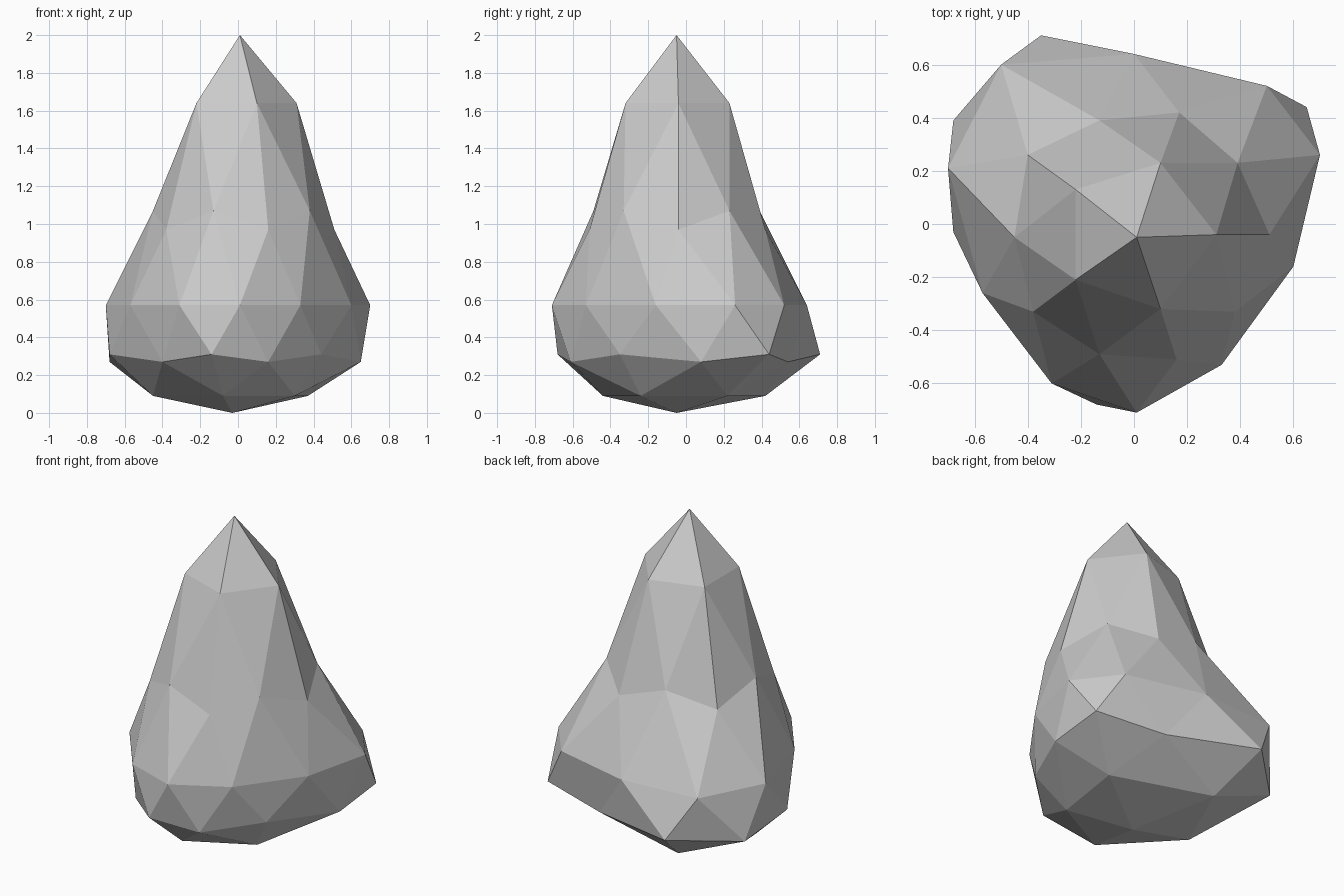
import bpy
import bmesh
import math

cube = bpy.data.objects.get("Cube")
if cube:
    bpy.data.objects.remove(cube, do_unlink=True)

# Each ring: source height on the unit sphere, first angle, final height,
# then the outline points in counter-clockwise order.
RINGS = [
    # top tip
    (1, 0, 2.0, [(.01, -.05)]),
    # shoulder below the tip
    (.85, 0, 1.64, [(.31, -.04), (.10, .23), (-.22, .13), (-.22, -.21), (.10, -.32)]),
    # neck
    (.526, 36, 1.07, [(.39, .23), (-.13, .39), (-.45, -.05), (-.13, -.49), (.38, -.33)]),
    (.447, 0, .97, [(.51, -.04), (.17, .42), (-.40, .26), (-.38, -.33), (.16, -.51)]),
    # widest belt
    (0, 18, .57, [(.70, .26), (.50, .52), (0, .64), (-.50, .60), (-.70, .21),
                  (-.57, -.26), (-.31, -.60), (.01, -.71), (.33, -.53), (.60, -.16)]),
    # underside
    (-.447, 36, .31, [(.65, .44), (-.35, .71), (-.68, -.03), (-.14, -.68), (.44, -.35)]),
    (-.526, 0, .27, [(.65, .08), (.22, .54), (-.68, .39), (-.40, -.44), (.16, -.61)]),
    (-.85, 36, .09, [(.37, .22), (-.24, .42), (-.45, -.05), (-.08, -.44), (.30, -.24)]),
    # bottom tip
    (-1, 0, 0, [(-.03, -.05)]),
]


def place(vert):
    """Move a sphere vertex to the matching point of its ring."""
    co = vert.co.normalized()
    _, start, height, outline = min(RINGS, key=lambda ring: abs(ring[0] - co.z))
    step = 360 / len(outline)
    angle = math.degrees(math.atan2(co.y, co.x))
    index = round((angle - start) / step) % len(outline)
    vert.co = (*outline[index], height)


# Faceted stone from a reshaped icosphere
bm = bmesh.new()
bmesh.ops.create_icosphere(bm, subdivisions=2, radius=1)
for vert in bm.verts:
    place(vert)
bmesh.ops.recalc_face_normals(bm, faces=bm.faces)

mesh = bpy.data.meshes.new("pointed_rock")
bm.to_mesh(mesh)
bm.free()

rock = bpy.data.objects.new("pointed_rock", mesh)
bpy.context.collection.objects.link(rock)

# Plain grey stone
stone = bpy.data.materials.new("stone_grey")
stone.use_nodes = True
grey = (.6, .6, .6, 1)
stone.diffuse_color = grey
stone.node_tree.nodes["Principled BSDF"].inputs["Base Color"].default_value = grey
mesh.materials.append(stone)
